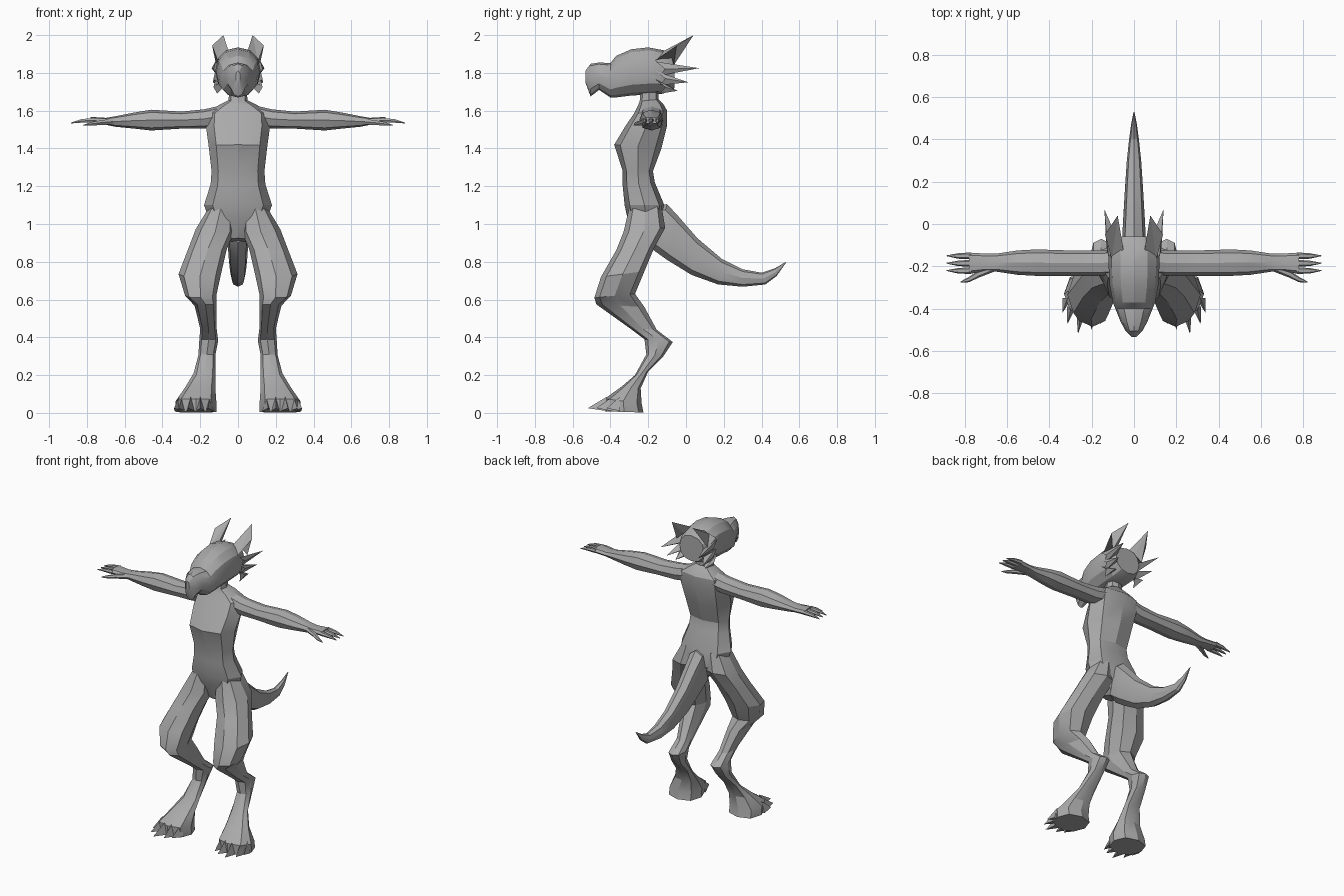
import bpy, bmesh, math
from mathutils import Vector as V

skin = bpy.data.materials.new("grey")
skin.diffuse_color = (0.4, 0.4, 0.4, 1)


def finish(name, bm):
    bmesh.ops.recalc_face_normals(bm, faces=bm.faces)
    me = bpy.data.meshes.new(name)
    bm.to_mesh(me)
    bm.free()
    me.materials.append(skin)
    ob = bpy.data.objects.new(name, me)
    bpy.context.collection.objects.link(ob)
    bpy.ops.object.select_all(action='DESELECT')
    ob.select_set(True)
    bpy.context.view_layer.objects.active = ob
    bpy.ops.object.shade_smooth_by_angle(angle=math.radians(25))


def loft(name, rings, n=8, p=0.85, side=1):
    """Skin closed rings, each given as centre, half-axis u, half-axis v."""
    bm = bmesh.new()
    power = lambda t: math.copysign(abs(t) ** p, t) if abs(t) > 1e-6 else 0
    loops = []
    for c, u, v in rings:
        loop = []
        for k in range(n):
            a = 2 * math.pi * k / n
            q = c + u * power(math.cos(a)) + v * power(math.sin(a))
            loop.append(bm.verts.new((q.x * side, q.y, q.z)))
        loops.append(loop)
    for a, b in zip(loops, loops[1:]):
        for k in range(n):
            j = (k + 1) % n
            bm.faces.new((a[k], a[j], b[j], b[k]))
    bm.faces.new(loops[0])
    bm.faces.new(loops[-1])
    finish(name, bm)


def slab(x0, x1, yf, zf, yb, zb):
    """Ring spanning x0..x1 and from a front point to a back point."""
    f, b = V((0, yf, zf)), V((0, yb, zb))
    return (f + b) / 2 + V(((x0 + x1) / 2, 0, 0)), V(((x1 - x0) / 2, 0, 0)), (b - f) / 2


def across(x, y0, y1, z0, z1):
    """Ring facing along x."""
    return V((x, (y0 + y1) / 2, (z0 + z1) / 2)), V((0, (y1 - y0) / 2, 0)), V((0, 0, (z1 - z0) / 2))


def spike(name, base, tip, side):
    """Pointed solid from a base polygon to a tip."""
    bm = bmesh.new()
    pts = [bm.verts.new((x * side, y, z)) for x, y, z in base]
    top = bm.verts.new((tip[0] * side, tip[1], tip[2]))
    for k in range(len(pts)):
        bm.faces.new((pts[k], pts[(k + 1) % len(pts)], top))
    bm.faces.new(pts)
    finish(name, bm)


# Torso and neck
torso = [(.045, -.27, .925, -.15, .90), (.15, -.31, 1.03, -.11, 1.0), (.18, -.325, 1.1, -.115, 1.1),
         (.145, -.335, 1.2, -.165, 1.22), (.14, -.335, 1.28, -.175, 1.28), (.155, -.38, 1.42, -.13, 1.40),
         (.17, -.32, 1.52, -.10, 1.52), (.165, -.275, 1.585, -.10, 1.60), (.10, -.255, 1.625, -.12, 1.635),
         (.05, -.245, 1.65, -.145, 1.66), (.045, -.24, 1.74, -.15, 1.74)]
loft("torso", [slab(-w, w, *r) for w, *r in torso])

# Head with a hooked beak
head = [(.012, -.533, 1.81, 1.75), (.04, -.505, 1.848, 1.675), (.064, -.46, 1.855, 1.71),
        (.088, -.40, 1.852, 1.67), (.10, -.37, 1.89, 1.67), (.115, -.29, 1.925, 1.68),
        (.12, -.2, 1.935, 1.685), (.12, -.12, 1.92, 1.69), (.09, -.06, 1.89, 1.72)]
loft("head", [slab(-w, w, y, t, y, b) for w, y, t, b in head], n=12, p=0.9)

# Tail
tail = [(.05, -.17, 1.10, -.2, .90), (.06, -.10, 1.105, -.17, .86), (.056, -.04, 1.04, -.10, .81),
        (.05, .06, .925, .03, .73), (.042, .19, .815, .17, .68), (.034, .30, .76, .30, .668),
        (.022, .40, .742, .42, .68), (.013, .47, .765, .48, .725), (.002, .53, .80, .53, .796)]
loft("tail", [slab(-w, w, *r) for w, *r in tail])

leg = [(.03, .15, -.30, 1.09, -.13, 1.10), (.015, .225, -.33, .96, -.11, .98), (.06, .265, -.37, .86, -.17, .87),
       (.09, .315, -.45, .72, -.22, .75), (.115, .28, -.485, .61, -.27, .63), (.115, .23, -.475, .575, -.22, .56),
       (.113, .20, -.30, .45, -.155, .44), (.105, .205, -.22, .39, -.07, .375), (.12, .21, -.21, .31, -.12, .30),
       (.12, .235, -.27, .2, -.20, .22), (.12, .28, -.34, .14, -.24, .13), (.115, .33, -.43, .075, -.235, .05),
       (.115, .33, -.43, .008, -.225, .002)]
arm = [(.08, -.24, -.12, 1.52, 1.63), (.18, -.245, -.125, 1.505, 1.607), (.30, -.245, -.125, 1.505, 1.595),
       (.46, -.245, -.12, 1.495, 1.605), (.55, -.24, -.125, 1.505, 1.59), (.65, -.225, -.14, 1.515, 1.57),
       (.70, -.225, -.14, 1.525, 1.562), (.78, -.235, -.135, 1.53, 1.567)]
# Claws as base x, base y, tip x, tip y
claws = [(.15, -.39, .16, -.475), (.20, -.42, .20, -.50), (.25, -.42, .265, -.52),
         (.295, -.39, .315, -.475), (.315, -.35, .338, -.42)]

for side, label in ((1, "left"), (-1, "right")):
    loft(label + "_leg", [slab(*r) for r in leg], side=side)
    loft(label + "_arm", [across(*r) for r in arm], side=side)
    for x, y, tx, ty in claws:
        spike(label + "_claw", [(x - .022, y, .01), (x + .022, y, .01), (x, y, .085)], (tx, ty, .025), side)
    # Fingers and thumb
    for y in (-.15, -.185, -.22):
        loft(label + "_finger", [across(.77, y - .016, y + .016, 1.535, 1.563),
                                 across(.83, y - .014, y + .012, 1.535, 1.556),
                                 across(.885, y - .002, y + .002, 1.532, 1.537)], n=6, side=side)
    loft(label + "_thumb", [across(.66, -.225, -.18, 1.525, 1.56), across(.73, -.252, -.215, 1.522, 1.55),
                            across(.78, -.275, -.25, 1.52, 1.54), across(.82, -.277, -.272, 1.52, 1.525)], n=6, side=side)
    # Ear and the swept-back cheek fringe
    spike(label + "_ear", [(.05, -.12, 1.915), (.105, -.17, 1.86), (.137, -.05, 1.945), (.115, -.065, 1.84),
                           (.07, -.075, 1.88)], (.077, .04, 2.0), side)
    for z, tip in ((1.82, (.14, .07, 1.825)), (1.77, (.132, .013, 1.75)), (1.725, (.11, -.045, 1.705))):
        spike(label + "_cheek_spike", [(.12, -.16, z + .04), (.13, -.11, z), (.11, -.14, z - .035),
                                       (.075, -.08, z)], tip, side)
